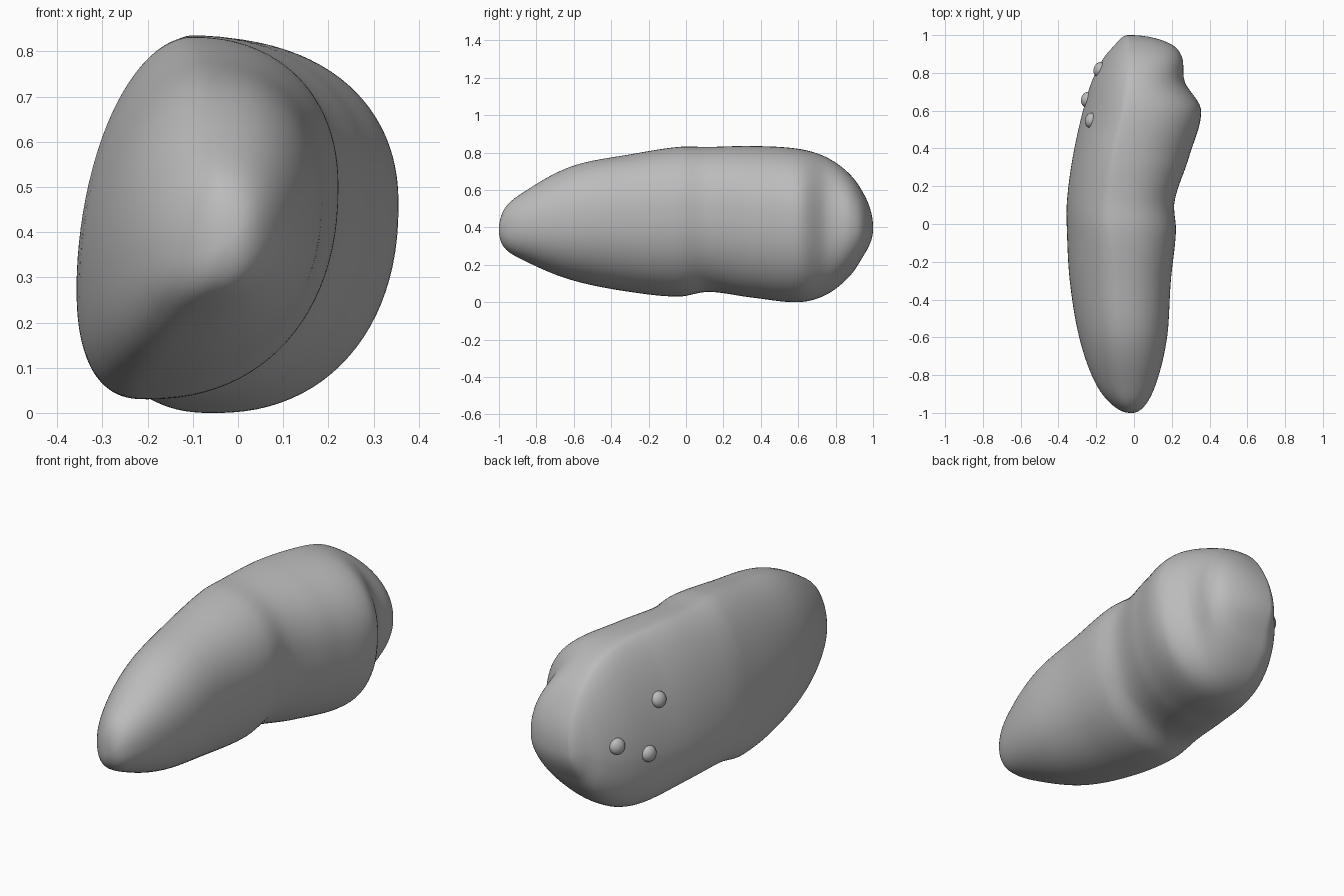
import bpy
import bmesh
from math import acos, cos, sin, pi
from mathutils import Vector
from mathutils.bvhtree import BVHTree

cube = bpy.data.objects.get("Cube")
if cube:
    bpy.data.objects.remove(cube, do_unlink=True)

grey = bpy.data.materials.new("plain grey")
grey.use_nodes = True
colour = (0.5, 0.5, 0.5, 1)
grey.diffuse_color = colour
grey.node_tree.nodes["Principled BSDF"].inputs["Base Color"].default_value = colour

# Key sections: y, left x, right x, bottom z, top z, bottom x, top x, left z, right z
SECTIONS = [
    (-1, -.02, -.01, .38, .39, -.02, -.02, .38, .39),
    (-.97, -.1, .05, .29, .5, -.04, -.03, .37, .4),
    (-.85, -.2, .115, .215, .6, -.09, -.04, .36, .42),
    (-.6, -.29, .175, .115, .73, -.16, -.06, .33, .45),
    (-.3, -.34, .195, .055, .79, -.2, -.08, .3, .48),
    (-.04, -.355, .222, .03, .83, -.2, -.1, .28, .5),
    (.12, -.355, .215, .055, .83, -.18, -.11, .28, .5),
    (.35, -.325, .29, .025, .835, -.1, -.1, .28, .48),
    (.6, -.27, .355, 0, .82, -.05, -.05, .28, .46),
    (.75, -.225, .27, .04, .775, -.05, -.03, .3, .43),
    (.88, -.16, .255, .145, .68, -.05, -.02, .33, .41),
    (.95, -.1, .2, .25, .58, -.03, -.02, .37, .4),
    (1, -.03, -.02, .39, .4, -.03, -.03, .39, .4),
]
RINGS, SIDES = 120, 96


def angle_of(row):
    return acos(-row[0])


def section_at(t):
    """Smoothly interpolate the section values at a given angle along the body."""
    last = len(SECTIONS) - 1
    i = max(k for k in range(last) if angle_of(SECTIONS[k]) <= t + 1e-9)
    a, b = SECTIONS[i], SECTIONS[i + 1]
    before, after = SECTIONS[max(i - 1, 0)], SECTIONS[min(i + 2, last)]
    ta, tb = angle_of(a), angle_of(b)
    step = tb - ta
    s = (t - ta) / step
    values = []
    for k in range(1, len(a)):
        ma = (b[k] - before[k]) / (tb - angle_of(before)) * step
        mb = (after[k] - a[k]) / (angle_of(after) - ta) * step
        values.append((2*s**3 - 3*s**2 + 1) * a[k] + (s**3 - 2*s**2 + s) * ma
                      + (3*s**2 - 2*s**3) * b[k] + (s**3 - s**2) * mb)
    return values


def outline_point(values, y, angle):
    """Point on a skewed outline made of four superellipse quarters."""
    left, right, bottom, top, bottom_x, top_x, left_z, right_z = values
    c, s = cos(angle), sin(angle)
    side_x, side_z = (right, right_z) if c >= 0 else (left, left_z)
    end_x, end_z = (top_x, top) if s >= 0 else (bottom_x, bottom)
    if c >= 0:
        power = 2.2
    elif s < 0:
        power = 2.6
    else:
        power = 1.9 - .35 * min(max(y * 2, 0), 1)
    u, v = abs(c) ** (2 / power), abs(s) ** (2 / power)
    return Vector((end_x + (side_x - end_x) * u, y, side_z + (end_z - side_z) * v))


def finish(bm, name):
    bmesh.ops.recalc_face_normals(bm, faces=bm.faces)
    mesh = bpy.data.meshes.new(name)
    bm.to_mesh(mesh)
    bm.free()
    mesh.materials.append(grey)
    mesh.shade_smooth()
    obj = bpy.data.objects.new(name, mesh)
    bpy.context.collection.objects.link(obj)
    return obj


# Body: rings lofted from the narrow front to the thick rounded back
bm = bmesh.new()
rings = []
for i in range(RINGS + 1):
    t = pi * i / RINGS
    values = section_at(t)
    rings.append([bm.verts.new(outline_point(values, -cos(t), 2 * pi * k / SIDES))
                  for k in range(SIDES)])
for lower, upper in zip(rings, rings[1:]):
    for k in range(SIDES):
        n = (k + 1) % SIDES
        bm.faces.new((lower[k], lower[n], upper[n], upper[k]))
bm.faces.new(rings[0])
bm.faces.new(rings[-1])
bmesh.ops.recalc_face_normals(bm, faces=bm.faces)
surface = BVHTree.FromBMesh(bm)
finish(bm, "body")

# Three small bumps on the flat side of the back
for number, (y, z) in enumerate([(.55, .55), (.66, .32), (.82, .4)], 1):
    spot, normal, _, _ = surface.ray_cast(Vector((-1, y, z)), Vector((1, 0, 0)))
    bm = bmesh.new()
    bmesh.ops.create_uvsphere(bm, u_segments=20, v_segments=12, radius=.04)
    bmesh.ops.scale(bm, vec=(1, 1, .7), verts=bm.verts)
    bump = finish(bm, f"bump_{number}")
    bump.rotation_euler = normal.to_track_quat("Z", "Y").to_euler()
    bump.location = spot
